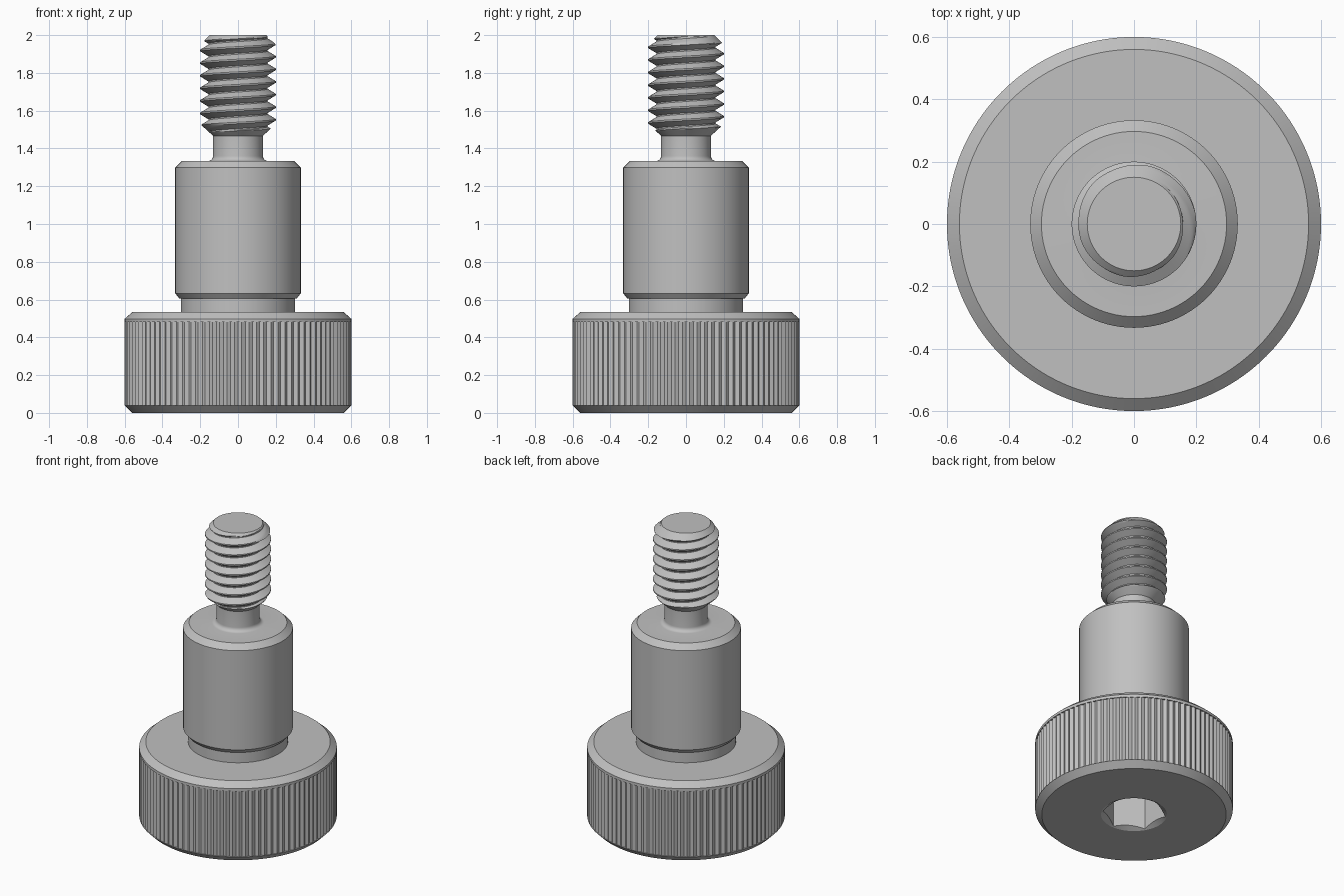
import bpy, bmesh, math

cube = bpy.data.objects.get("Cube")
if cube:
    bpy.data.objects.remove(cube, do_unlink=True)

steel = bpy.data.materials.new("grey steel")
steel.use_nodes = True
grey = (0.53, 0.53, 0.53, 1)
steel.diffuse_color = grey
bsdf = next(n for n in steel.node_tree.nodes if n.type == 'BSDF_PRINCIPLED')
bsdf.inputs["Base Color"].default_value = grey


def polar(r, a, z):
    return (r * math.cos(a), r * math.sin(a), z)


def finish(name, bm):
    """Weld, shade and link one part."""
    bmesh.ops.remove_doubles(bm, verts=bm.verts, dist=1e-5)
    mesh = bpy.data.meshes.new(name)
    bm.to_mesh(mesh)
    bm.free()
    mesh.materials.append(steel)
    ob = bpy.data.objects.new(name, mesh)
    bpy.context.collection.objects.link(ob)
    bpy.ops.object.select_all(action='DESELECT')
    ob.select_set(True)
    bpy.context.view_layer.objects.active = ob
    bpy.ops.object.shade_smooth_by_angle(angle=math.radians(28))


def skin(bm, rows, closed):
    """Join neighbouring rows of vertices with quads."""
    n = len(rows[0])
    for low, high in zip(rows, rows[1:]):
        for i in range(n if closed else n - 1):
            k = (i + 1) % n
            bm.faces.new((low[i], low[k], high[k], high[i]))


def lathe(name, rings, n):
    """Revolve (r, z) pairs; a ring may also be a function of the step index."""
    bm = bmesh.new()
    rows = []
    for ring in rings:
        row = []
        for i in range(n):
            r, z = ring(i) if callable(ring) else ring
            row.append(bm.verts.new(polar(r, math.tau * i / n, z)))
        rows.append(row)
    skin(bm, rows, True)
    finish(name, bm)


# Knurled head with a countersunk hex socket underneath
TEETH = 96
N = TEETH * 2
HEAD_TOP = 0.533
SOCKET_DEPTH = 0.28
APOTHEM = 0.1667
RIM = 0.2


def hex_radius(i):
    a = (math.tau * i / N - math.pi / 6) % (math.pi / 3) - math.pi / 6
    return APOTHEM / math.cos(a)


def hex_floor(i):
    return hex_radius(i), SOCKET_DEPTH


def hex_mouth(i):
    r = hex_radius(i)
    return r, (RIM - r) * 0.6


def knurl(z):
    return lambda i: (0.6 if i % 2 else 0.588, z)


lathe("knurled_head", [
    (0, SOCKET_DEPTH + 0.05), hex_floor, hex_mouth, (RIM, 0),
    (0.56, 0), (0.6, 0.04), knurl(0.04), knurl(0.48),
    (0.6, 0.48), (0.6, 0.498), (0.56, HEAD_TOP), (0.3, HEAD_TOP)], N)

# Shoulder with undercut below and filleted neck above
SHOULDER_TOP = 1.333
NECK = 0.132
FILLET = 0.027
fillet = [(NECK + FILLET * (1 - math.sin(a)), SHOULDER_TOP + FILLET * (1 - math.cos(a)))
          for a in (math.pi / 2 * k / 6 for k in range(7))]
lathe("shoulder", [
    (0.303, HEAD_TOP), (0.303, 0.605), (0.31, 0.605), (0.333, 0.633),
    (0.333, 1.298), (0.297, SHOULDER_TOP)] + fillet + [(NECK, 1.467)], 96)

# Right-hand thread, trimmed by a cone at each end
PITCH = 0.0667
CREST, ROOT = 0.2, 0.157
BOTTOM, TOP, TIP = 1.467, 2.0, 0.15
STEPS = 96
FLANK = 6
flank = [(k / FLANK, PITCH * (0.45 - 0.39 * k / FLANK)) for k in range(FLANK + 1)]
profile = ([(0, -PITCH / 2)] + [(t, -dz) for t, dz in flank]
           + [(t, dz) for t, dz in reversed(flank)] + [(0, PITCH / 2)])

bm = bmesh.new()
rows = []
start = 1.952 - 8 * PITCH
for s in range(10 * STEPS + 1):
    a = math.tau * s / STEPS
    row = []
    for t, dz in profile:
        z = min(max(start + PITCH * s / STEPS + dz, BOTTOM), TOP)
        r = min(ROOT + (CREST - ROOT) * t, TIP + (TOP - z), NECK + (z - BOTTOM) * 1.1)
        row.append(bm.verts.new(polar(r, a, z)))
    rows.append(row)
skin(bm, rows, False)
bmesh.ops.reverse_faces(bm, faces=bm.faces)
bm.faces.new([bm.verts.new(polar(TIP, math.tau * i / STEPS, TOP)) for i in range(STEPS)])
finish("thread", bm)
